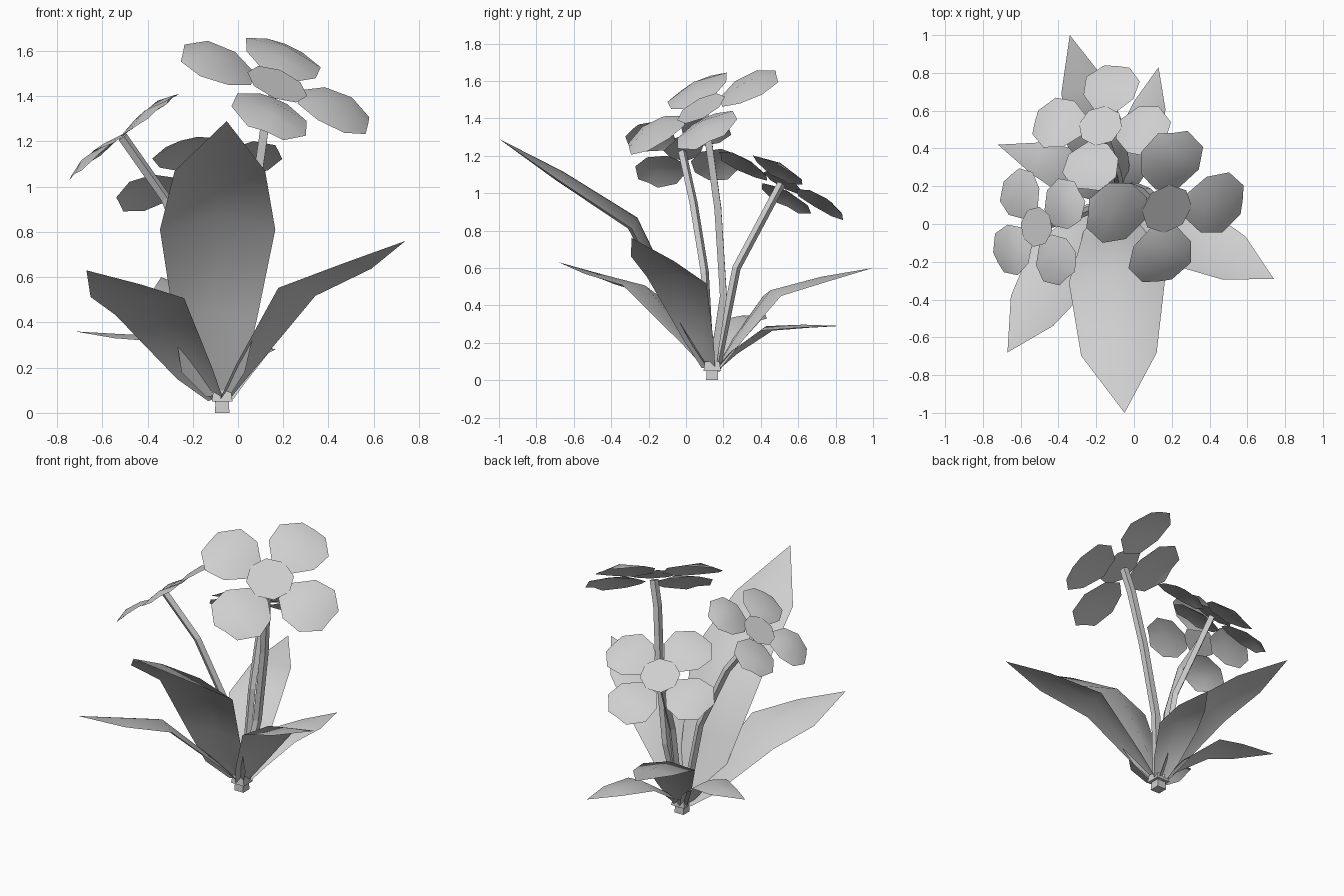
import bpy, bmesh, math
from mathutils import Vector, Matrix

cube = bpy.data.objects.get("Cube")
if cube:
    bpy.data.objects.remove(cube, do_unlink=True)

GREY = (0.62, 0.62, 0.62, 1)
mat = bpy.data.materials.new("plain_grey")
mat.use_nodes = True
mat.diffuse_color = GREY
mat.node_tree.nodes["Principled BSDF"].inputs["Base Color"].default_value = GREY


def finish(name, bm, smooth=True):
    mesh = bpy.data.meshes.new(name)
    bm.to_mesh(mesh)
    bm.free()
    mesh.materials.append(mat)
    for p in mesh.polygons:
        p.use_smooth = smooth
    obj = bpy.data.objects.new(name, mesh)
    bpy.context.collection.objects.link(obj)
    return obj


def skin(bm, rows):
    """Quads between neighbouring rows of three vertices."""
    for a, b in zip(rows, rows[1:]):
        for k in range(2):
            bm.faces.new((a[k], b[k], b[k + 1], a[k + 1]))


def face_up(bm):
    bm.normal_update()
    if sum(f.normal.z * f.calc_area() for f in bm.faces) < 0:
        bmesh.ops.reverse_faces(bm, faces=bm.faces[:])


def leaf(name, tip, sections, tilt=0.0, ridge=0.2):
    """Blade along sections (x, y, z, half width), arched across, ending in a point."""
    bm = bmesh.new()
    tip = Vector(tip)
    start = Vector(sections[0][:3])
    along = Vector((tip.x - start.x, tip.y - start.y, 0)).normalized()
    side = Vector((-along.y, along.x, tilt)).normalized()
    rows = []
    for i, (x, y, z, hw) in enumerate(sections):
        c = Vector((x, y, z))
        ahead = Vector(sections[i + 1][:3]) if i + 1 < len(sections) else tip
        normal = (ahead - c).cross(side).normalized()
        rows.append([bm.verts.new(c - side * hw),
                     bm.verts.new(c + normal * hw * ridge),
                     bm.verts.new(c + side * hw)])
    skin(bm, rows)
    end = bm.verts.new(tip)
    for k in range(2):
        bm.faces.new((rows[-1][k], end, rows[-1][k + 1]))
    face_up(bm)
    finish(name, bm)


def flower(name, centre, normal, turn, radius):
    """Four gently domed petals around an eight-sided disc."""
    n = Vector(normal).normalized()
    a = math.radians(turn)
    u = Vector((math.cos(a), math.sin(a), 0))
    u.z = -(n.x * u.x + n.y * u.y) / n.z
    u.normalize()
    frame = Matrix((u, n.cross(u), n)).transposed().to_4x4()
    frame.translation = Vector(centre)
    # distance, half width, rim height, middle height
    profile = [(0.25, 0.15, -0.02, -0.01), (0.48, 0.37, 0.0, 0.06),
               (0.77, 0.4, -0.01, 0.07), (0.99, 0.19, -0.04, -0.02)]
    bm = bmesh.new()
    for q in range(4):
        place = frame @ Matrix.Rotation(q * math.pi / 2, 4, 'Z') @ Matrix.Scale(radius, 4)
        skin(bm, [[bm.verts.new(place @ Vector(p))
                   for p in ((r, -w, rim), (r, 0, mid), (r, w, rim))]
                  for r, w, rim, mid in profile])
    face_up(bm)
    finish(name + "_petals", bm)
    bm = bmesh.new()
    bmesh.ops.create_circle(bm, cap_ends=True, segments=8, radius=radius * 0.32,
                            matrix=frame @ Matrix.Translation((0, 0, 0.01)))
    finish(name + "_disc", bm)


def stem(name, points, thickness):
    curve = bpy.data.curves.new(name, 'CURVE')
    curve.dimensions = '3D'
    curve.bevel_depth = thickness
    curve.bevel_resolution = 0
    curve.use_fill_caps = True
    spline = curve.splines.new('POLY')
    spline.points.add(len(points) - 1)
    for p, co in zip(spline.points, points):
        p.co = (*co, 1)
    curve.materials.append(mat)
    obj = bpy.data.objects.new(name, curve)
    bpy.context.collection.objects.link(obj)
    bpy.ops.object.select_all(action='DESELECT')
    obj.select_set(True)
    bpy.context.view_layer.objects.active = obj
    bpy.ops.object.convert(target='MESH')
    bpy.ops.object.shade_flat()


# Leaves
leaf("front_leaf", (-0.05, -1, 1.29),
     [(-0.09, 0.11, 0.07, 0.05), (-0.11, 0.03, 0.18, 0.14), (-0.1, -0.1, 0.42, 0.185),
      (-0.09, -0.3, 0.81, 0.255), (-0.08, -0.69, 1.07, 0.2)], ridge=0.28)
leaf("front_right_leaf", (-0.67, -0.68, 0.63),
     [(-0.1, 0.12, 0.06, 0.04), (-0.19, 0.04, 0.17, 0.1),
      (-0.39, -0.23, 0.47, 0.19), (-0.54, -0.46, 0.54, 0.14)], tilt=0.2)
leaf("front_left_leaf", (0.74, -0.29, 0.76),
     [(-0.06, 0.12, 0.06, 0.04), (0.03, 0.07, 0.2, 0.09),
      (0.26, -0.05, 0.535, 0.18), (0.53, -0.18, 0.65, 0.13)], tilt=-0.1)
leaf("back_leaf", (-0.34, 1, 0.6),
     [(-0.08, 0.17, 0.06, 0.04), (-0.12, 0.28, 0.22, 0.1),
      (-0.2, 0.46, 0.45, 0.16), (-0.27, 0.73, 0.53, 0.12)])
leaf("back_left_leaf", (0.13, 0.83, 0.29),
     [(-0.06, 0.17, 0.06, 0.04), (-0.04, 0.25, 0.14, 0.08),
      (0.02, 0.43, 0.265, 0.12), (0.085, 0.63, 0.28, 0.085)])
leaf("side_leaf", (-0.72, 0.42, 0.36),
     [(-0.1, 0.15, 0.06, 0.04), (-0.19, 0.2, 0.18, 0.08),
      (-0.37, 0.29, 0.32, 0.12), (-0.51, 0.35, 0.33, 0.09)])

# Stems
stem("tall_stem", [(-0.06, 0.14, 0.05), (0.0, 0.2, 0.45), (0.07, 0.17, 0.92),
                   (0.12, 0.12, 1.28), (0.16, 0.1, 1.43)], 0.026)
stem("side_stem", [(-0.08, 0.13, 0.05), (-0.17, 0.1, 0.58),
                   (-0.32, 0.04, 0.95), (-0.51, -0.02, 1.22)], 0.023)
stem("back_stem", [(-0.07, 0.16, 0.05), (-0.09, 0.27, 0.6), (-0.17, 0.51, 1.05)], 0.023)

# Flowers
flower("tall_flower", (0.17, 0.085, 1.445), (0.44, -0.54, 1), 5, 0.445)
flower("side_flower", (-0.51, -0.015, 1.23), (-0.78, 0.0, 1), 41, 0.335)
flower("back_flower", (-0.175, 0.515, 1.05), (-0.28, 0.56, 1), -5, 0.375)

# Root stub and small sheath at the base
for name, width, low, high in (("root_stub", 0.035, 0, 0.09), ("sheath", 0.05, 0.05, 0.1)):
    bm = bmesh.new()
    bmesh.ops.create_cone(bm, cap_ends=True, segments=4, radius1=width * 1.3,
                          radius2=width * 1.1, depth=high - low,
                          matrix=Matrix.Translation((-0.07, 0.14, (low + high) / 2))
                          @ Matrix.Rotation(math.pi / 4, 4, 'Z'))
    finish(name, bm, smooth=False)
